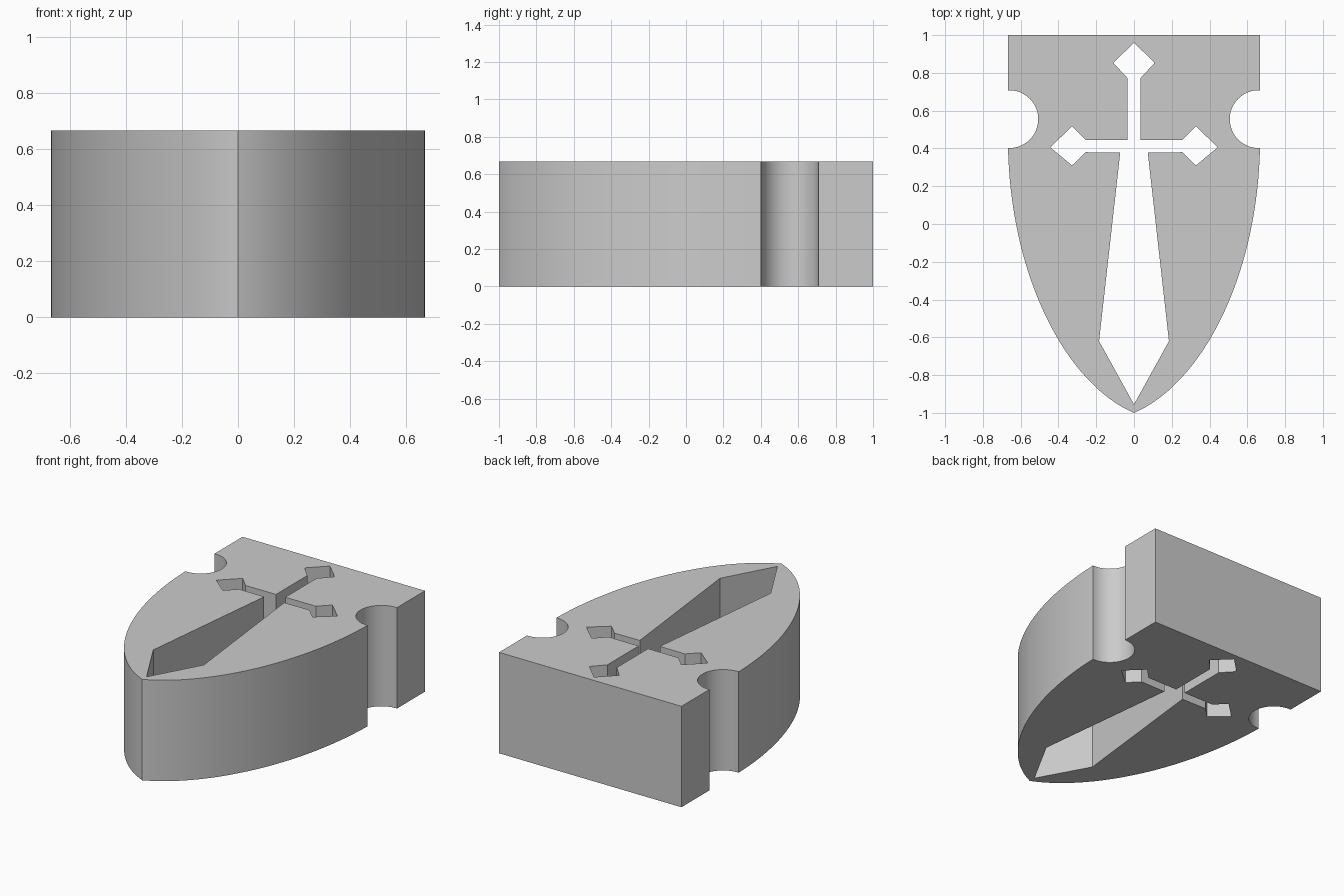
import bpy, bmesh, math
from mathutils import Vector
from mathutils.geometry import interpolate_bezier

if "Cube" in bpy.data.objects:
    bpy.data.objects.remove(bpy.data.objects["Cube"])

HEIGHT = 0.667
HALF = 0.667


def mirrored(half):
    """Close a right-hand profile whose centre-line points have x = 0."""
    return half + [(-x, y) for x, y in reversed(half) if abs(x) > 1e-5]


# Shield outline: flat back edge, round side notch, curved flank to the point
notch_y, notch_r = 0.555, 0.153
notch = []
for i in range(25):
    a = math.pi / 2 + math.pi * i / 24
    notch.append((HALF - 0.007 + notch_r * math.cos(a), notch_y + notch_r * math.sin(a)))
flank = interpolate_bezier(Vector((HALF, 0.402)), Vector((0.65, -0.3)),
                           Vector((0.35, -0.85)), Vector((0, -1)), 40)
outline = mirrored([(HALF, 1), (HALF, notch_y + notch_r)] + notch
                   + [(p.x, p.y) for p in flank])

# Sword-shaped opening: pommel, grip, crossguard with diamond end, blade
sword = mirrored([(0, 0.96), (0.109, 0.853), (0.034, 0.772), (0.034, 0.445),
                  (0.257, 0.445), (0.328, 0.517), (0.443, 0.406), (0.328, 0.31),
                  (0.257, 0.38), (0.073, 0.378), (0.185, -0.62), (0, -0.955)])

# Fill between both loops, then extrude upward
bm = bmesh.new()
edges = []
for loop in (outline, sword):
    verts = [bm.verts.new((x, y, 0)) for x, y in loop]
    edges += [bm.edges.new((v, verts[i - 1])) for i, v in enumerate(verts)]
bmesh.ops.triangle_fill(bm, edges=edges, use_beauty=True, normal=(0, 0, 1))
result = bmesh.ops.extrude_face_region(bm, geom=bm.faces[:], use_keep_orig=True)
top = [g for g in result["geom"] if isinstance(g, bmesh.types.BMVert)]
bmesh.ops.translate(bm, verts=top, vec=(0, 0, HEIGHT))
bmesh.ops.recalc_face_normals(bm, faces=bm.faces[:])

mesh = bpy.data.meshes.new("shield_block")
bm.to_mesh(mesh)
bm.free()
block = bpy.data.objects.new("shield_block", mesh)
bpy.context.collection.objects.link(block)

# Plain grey material
grey = bpy.data.materials.new("plain_grey")
grey.use_nodes = True
colour = (0.6, 0.6, 0.6, 1)
grey.diffuse_color = colour
grey.node_tree.nodes["Principled BSDF"].inputs["Base Color"].default_value = colour
mesh.materials.append(grey)

# Smooth curved walls, crisp corners
bpy.ops.object.select_all(action="DESELECT")
block.select_set(True)
bpy.context.view_layer.objects.active = block
bpy.ops.object.shade_smooth_by_angle(angle=math.radians(25))
